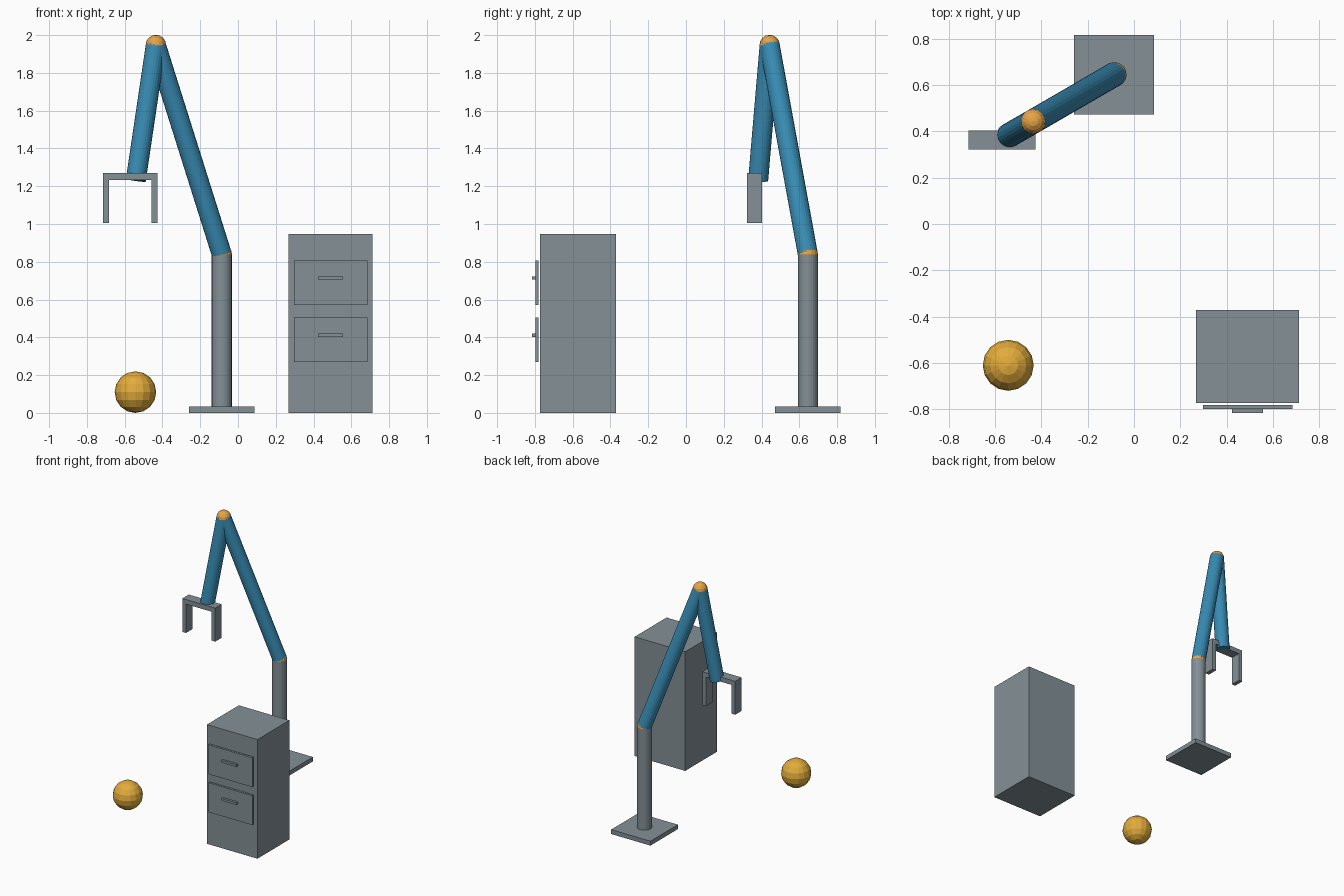
import bpy
from mathutils import Vector

if "Cube" in bpy.data.objects:
    bpy.data.objects.remove(bpy.data.objects["Cube"])


def material(name, r, g, b):
    m = bpy.data.materials.new(name)
    lin = [(c / 255 / 12.92) if c < 11 else ((c / 255 + 0.055) / 1.055) ** 2.4 for c in (r, g, b)]
    m.diffuse_color = (*lin, 1)
    m.use_nodes = True
    m.node_tree.nodes["Principled BSDF"].inputs["Base Color"].default_value = m.diffuse_color
    return m


GREY = material("steel grey", 131, 144, 150)
BLUE = material("arm blue", 56, 140, 180)
ORANGE = material("joint orange", 230, 164, 72)
YELLOW = material("ball yellow", 226, 172, 60)


def finish(name, mat):
    ob = bpy.context.object
    ob.name = name
    ob.data.name = name
    ob.data.materials.append(mat)
    return ob


def box(name, lo, hi, mat=GREY):
    lo, hi = Vector(lo), Vector(hi)
    bpy.ops.mesh.primitive_cube_add(size=1, location=(lo + hi) / 2)
    ob = finish(name, mat)
    ob.scale = hi - lo
    return ob


def rod(name, a, b, r, mat):
    a, b = Vector(a), Vector(b)
    bpy.ops.mesh.primitive_cylinder_add(vertices=24, radius=r, depth=(b - a).length,
                                        location=(a + b) / 2)
    ob = finish(name, mat)
    ob.rotation_euler = (b - a).to_track_quat('Z', 'Y').to_euler()
    return ob


def ball(name, loc, r, mat):
    bpy.ops.mesh.primitive_uv_sphere_add(segments=16, ring_count=8, radius=r, location=loc)
    return finish(name, mat)


R = 0.053
SHOULDER = (-0.086, 0.645, 0.84)
ELBOW = (-0.435, 0.443, 1.947)
WRIST = (-0.541, 0.382, 1.232)

# Robot arm: base, column, joints and two links
box("base_plate", (-0.259, 0.472, 0), (0.087, 0.817, 0.035))
rod("column", (SHOULDER[0], SHOULDER[1], 0.03), SHOULDER, R, GREY)
ball("shoulder_joint", SHOULDER, R + 0.001, ORANGE)
rod("upper_arm", SHOULDER, ELBOW, R, BLUE)
ball("elbow_joint", ELBOW, R + 0.001, ORANGE)
rod("forearm", ELBOW, WRIST, R, BLUE)

# Gripper: palm and two fingers
X0, X1, Y0, Y1 = -0.715, -0.426, 0.322, 0.403
box("gripper_palm", (X0, Y0, 1.234), (X1, Y1, 1.271))
for name, x in (("left", X0), ("right", X1 - 0.032)):
    box(f"gripper_finger_{name}", (x, Y0, 1.005), (x + 0.032, Y1, 1.236))

# Cabinet with two drawers standing slightly proud of the front
box("cabinet", (0.267, -0.772, 0), (0.712, -0.371, 0.948))
for name, z0, z1, h in (("lower", 0.27, 0.504, 0.411), ("upper", 0.572, 0.806, 0.714)):
    box(f"drawer_front_{name}", (0.297, -0.798, z0), (0.685, -0.781, z1))
    box(f"drawer_handle_{name}", (0.424, -0.816, h - 0.009), (0.557, -0.796, h + 0.009))

# Ball on the floor
ball("floor_ball", (-0.543, -0.61, 0.11), 0.11, YELLOW)
